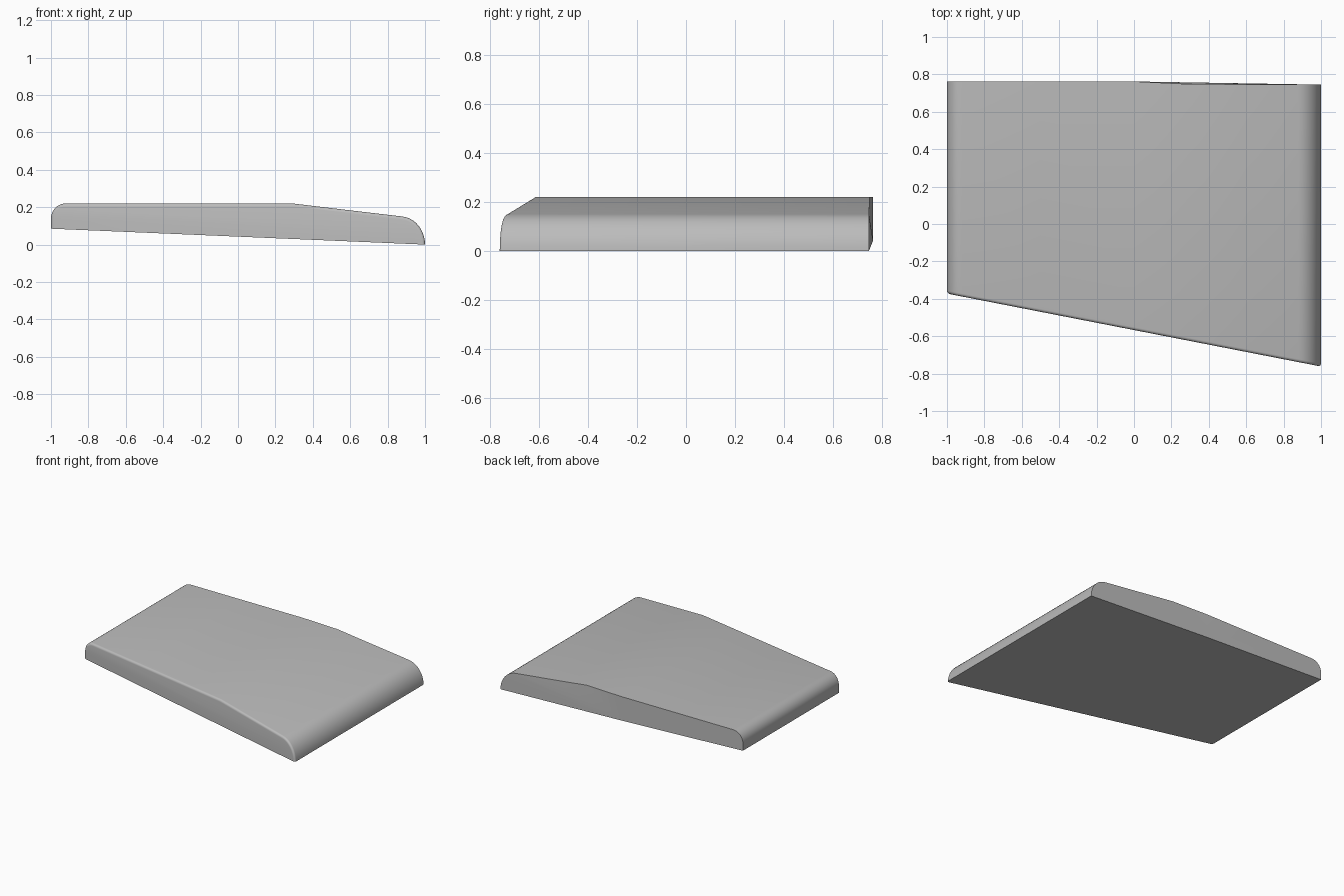
import bpy, bmesh, math
from mathutils import Vector

if "Cube" in bpy.data.objects:
    bpy.data.objects.remove(bpy.data.objects["Cube"])

grey = bpy.data.materials.new("plain grey")
grey.diffuse_color = (0.5, 0.5, 0.5, 1)
grey.use_nodes = True
grey.node_tree.nodes["Principled BSDF"].inputs["Base Color"].default_value = grey.diffuse_color


def arc(cx, cz, rx, rz, a0, a1, n):
    return [(cx + rx * math.cos(math.radians(a0 + (a1 - a0) * i / n)),
             cz + rz * math.sin(math.radians(a0 + (a1 - a0) * i / n))) for i in range(n + 1)]


def bottom_z(x):
    return 0.0425 * (1 - x)


def front_y(x):
    return -0.567 - 0.195 * x


def back_top_y(x):
    if x <= 0:
        return 0.762
    return 0.762 - 0.014 * x / 0.29 if x < 0.29 else 0.748 - 0.003 * (x - 0.29) / 0.71


def back_bottom_y(x):
    return 0.762 - 0.017 * max(x, 0)


# Upper outline from the left lower corner, over the top, to the right lower corner
outline = [(-1, 0.085)] + arc(-0.92, 0.14, 0.08, 0.08, 180, 90, 8)
outline += [(-0.5, 0.22), (0, 0.22), (0.29, 0.22), (0.6, 0.183)]
outline += arc(0.865, 0.0, 0.135, 0.151, 84, 0, 10)
outline = [Vector(p) for p in outline]
last = len(outline) - 1


def inset(i, d):
    """Shift an outline point inward; the lower corners slide along the underside."""
    p = outline[i]
    if i in (0, last):
        x = p.x + (d if i == 0 else -d)
        return Vector((x, bottom_z(x)))
    t = (outline[i + 1] - outline[i - 1]).normalized()
    return p + Vector((t.y, -t.x)) * d


bm = bmesh.new()
# Rows run from the back edge to the rounded front edge
rows = [[bm.verts.new((p.x, back_top_y(p.x) if 0 < i < last else back_bottom_y(p.x), p.y))
         for i, p in enumerate(outline)]]
r, steps = 0.016, 4
for k in range(steps + 1):
    a = math.pi / 2 * k / steps
    d, off = r * (1 - math.cos(a)), r * (1 - math.sin(a))
    row = []
    for i in range(last + 1):
        q = inset(i, d)
        row.append(bm.verts.new((q.x, front_y(q.x) + off, q.y)))
    rows.append(row)
for a, b in zip(rows, rows[1:]):
    for i in range(last):
        bm.faces.new((a[i], b[i], b[i + 1], a[i + 1]))

# Flat front end and underside
bm.faces.new(rows[-1])
mid_back = bm.verts.new((0, back_bottom_y(0), bottom_z(0)))
bm.faces.new([row[0] for row in rows] + [row[last] for row in reversed(rows)] + [mid_back])

# Back end: flat on the left, slightly twisted on the right
back = rows[0]
m = min(range(last), key=lambda i: abs(outline[i].x) + (1 if outline[i].y < 0.1 else 0))
bm.faces.new(back[:m + 1] + [mid_back])
for i in range(m, last):
    bm.faces.new((back[i], back[i + 1], mid_back))

bmesh.ops.recalc_face_normals(bm, faces=bm.faces)
mesh = bpy.data.meshes.new("wedge_slab")
bm.to_mesh(mesh)
bm.free()
slab = bpy.data.objects.new("wedge_slab", mesh)
bpy.context.collection.objects.link(slab)
mesh.materials.append(grey)

# Smooth shading with crisp end edges
bpy.context.view_layer.objects.active = slab
slab.select_set(True)
bpy.ops.object.shade_smooth_by_angle(angle=math.radians(30))
